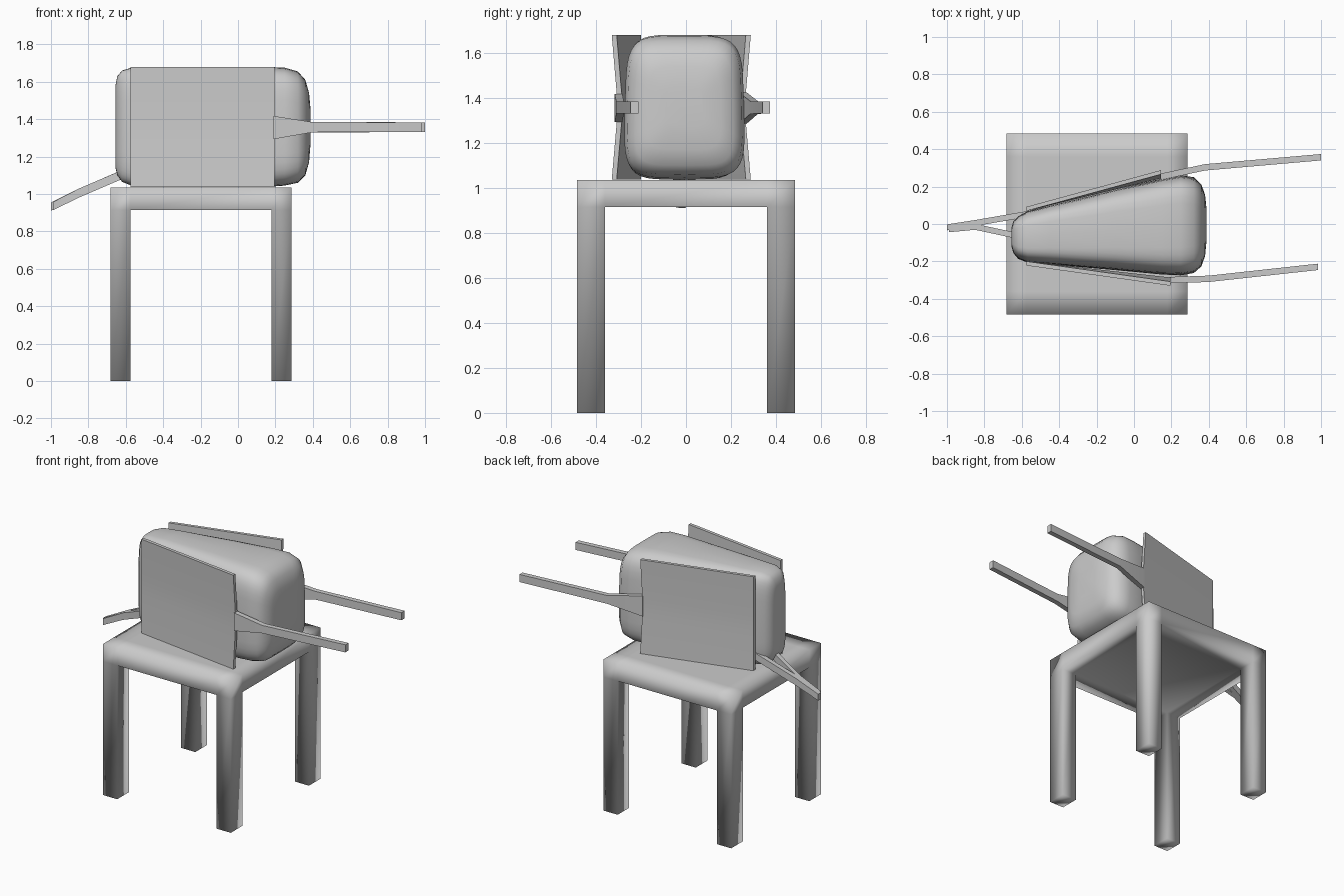
import bpy, bmesh, math

if "Cube" in bpy.data.objects:
    bpy.data.objects.remove(bpy.data.objects["Cube"])


def finish(name, bm, angle=None):
    bmesh.ops.remove_doubles(bm, verts=bm.verts, dist=1e-5)
    bmesh.ops.recalc_face_normals(bm, faces=bm.faces)
    me = bpy.data.meshes.new(name)
    bm.to_mesh(me)
    bm.free()
    ob = bpy.data.objects.new(name, me)
    bpy.context.collection.objects.link(ob)
    bpy.ops.object.select_all(action='DESELECT')
    ob.select_set(True)
    bpy.context.view_layer.objects.active = ob
    if angle is None:
        bpy.ops.object.shade_smooth()
    else:
        bpy.ops.object.shade_smooth_by_angle(angle=math.radians(angle))
    return ob


def loft(name, rings, angle=35):
    bm = bmesh.new()
    loops = [[bm.verts.new(p) for p in r] for r in rings]
    n = len(loops[0])
    for a, b in zip(loops, loops[1:]):
        for i in range(n):
            j = (i + 1) % n
            bm.faces.new((a[i], a[j], b[j], b[i]))
    bm.faces.new(loops[0])
    bm.faces.new(loops[-1])
    return finish(name, bm, angle)


# stand: seat slab with the four corner cells pulled down into legs
def stand():
    bm = bmesh.new()
    xs = (-0.682, -0.575, 0.178, 0.285)
    ys = (-0.485, -0.36, 0.36, 0.485)
    top, under = 1.035, 0.915

    def quad(*pts):
        bm.faces.new([bm.verts.new(p) for p in pts])

    def wall(p, q, z0, z1):
        quad((*p, z0), (*q, z0), (*q, z1), (*p, z1))

    for i in range(3):
        for j in range(3):
            x0, x1, y0, y1 = xs[i], xs[i + 1], ys[j], ys[j + 1]
            c = [(x0, y0), (x1, y0), (x1, y1), (x0, y1)]
            corner = i != 1 and j != 1
            quad(*[(*p, top) for p in c])
            quad(*[(*p, 0 if corner else under) for p in c])
            outer = (j == 0, i == 2, j == 2, i == 0)
            for k in range(4):
                p, q = c[k], c[(k + 1) % 4]
                if outer[k]:
                    wall(p, q, under, top)
                if corner:
                    wall(p, q, 0, under)
    finish("stand", bm)


stand()

# bag: rounded wedge lofted along x (x, y min, y max, z min, z max)
sections = [
    (-0.655, -0.12, -0.02, 1.14, 1.58), (-0.645, -0.155, 0.015, 1.10, 1.63),
    (-0.62, -0.185, 0.04, 1.065, 1.66), (-0.57, -0.205, 0.068, 1.045, 1.675),
    (-0.45, -0.215, 0.10, 1.037, 1.678), (-0.10, -0.245, 0.185, 1.037, 1.68),
    (0.15, -0.268, 0.24, 1.037, 1.68), (0.25, -0.272, 0.258, 1.045, 1.675),
    (0.32, -0.26, 0.248, 1.06, 1.655), (0.36, -0.225, 0.21, 1.10, 1.61),
    (0.38, -0.17, 0.155, 1.17, 1.54), (0.388, -0.09, 0.08, 1.27, 1.45),
]
rings = []
for x, y0, y1, z0, z1 in sections:
    ring = []
    for i in range(40):
        t = math.tau * i / 40
        c, s = math.cos(t), math.sin(t)
        u = math.copysign(abs(c) ** 0.42, c)
        v = math.copysign(abs(s) ** 0.42, s)
        y = (y0 + y1) / 2 + u * (y1 - y0) / 2 * (1 - 0.03 * v)
        ring.append((x, y, (z0 + z1) / 2 + v * (z1 - z0) / 2))
    rings.append(ring)
loft("bag", rings, 60)


# side boards: pinched towards the bag at mid height on the wide end
def board(name, a, b, side):
    rows = []
    for z, pinch in ((1.037, 0), (1.29, 0.022), (1.42, 0.022), (1.68, 0)):
        ya, yb = a[1], b[1] - side * pinch
        t = side * 0.022
        rows.append([(a[0], ya, z), (b[0], yb, z),
                     (b[0], yb - t, z), (a[0], ya - t, z)])
    loft(name, rows, 30)


board("front_board", (-0.575, -0.222), (0.195, -0.33), -1)
board("back_board", (-0.575, 0.092), (0.145, 0.288), 1)


# handles: rectangular bars through points (x, y, z, half height)
def bar(name, pts, w=0.017):
    loft(name, [[(x, y - w, z - h), (x, y + w, z - h),
                 (x, y + w, z + h), (x, y - w, z + h)]
                for x, y, z, h in pts], 30)


bar("front_handle", [(0.19, -0.3, 1.355, 0.062), (0.40, -0.293, 1.357, 0.027),
                     (0.985, -0.229, 1.357, 0.026)])
bar("back_handle", [(0.14, 0.252, 1.355, 0.07), (0.38, 0.303, 1.357, 0.028),
                    (1.0, 0.357, 1.357, 0.026)])
bar("left_tail_front", [(-0.57, -0.075, 1.125, 0.024), (-0.85, -0.015, 1.005, 0.024),
                        (-0.99, -0.028, 0.935, 0.022)], 0.016)
bar("left_tail_back", [(-0.56, 0.055, 1.13, 0.024), (-0.85, 0.005, 1.005, 0.024),
                       (-1.0, -0.018, 0.932, 0.022)], 0.016)
